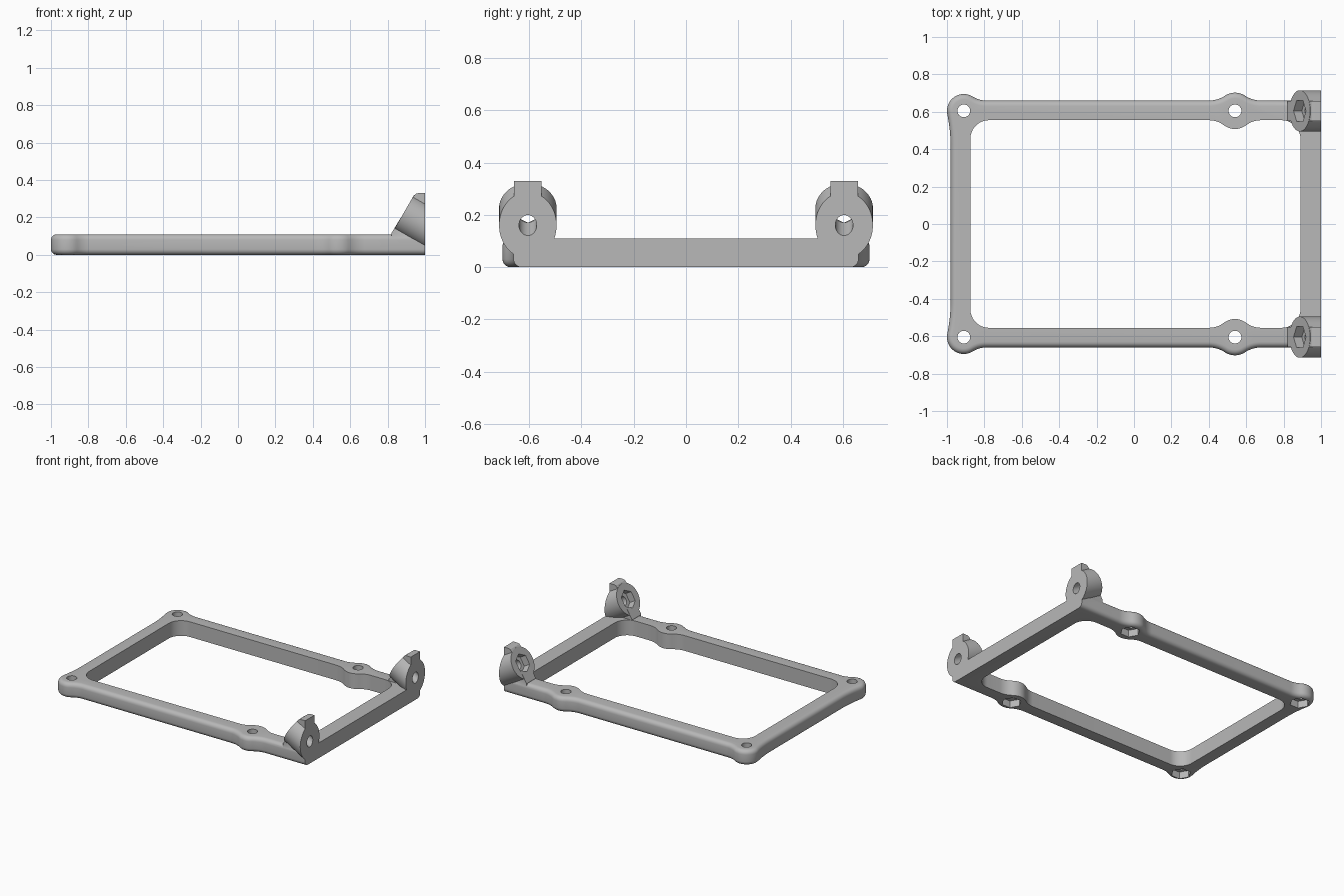
import bpy, bmesh
from math import sin, cos, radians, degrees, sqrt, atan2, pi
from mathutils import Matrix, Vector

if "Cube" in bpy.data.objects:
    bpy.data.objects.remove(bpy.data.objects["Cube"], do_unlink=True)

THICK = 0.11                  # frame height
HOLE_Y = 0.605                # screw line
CORNER_X, MID_X = -0.91, 0.54
TILT = radians(30)            # slope of the lug axis

grey = bpy.data.materials.new("plain_grey")
grey.use_nodes = True
grey.diffuse_color = (0.48, 0.48, 0.48, 1)
grey.node_tree.nodes["Principled BSDF"].inputs["Base Color"].default_value = grey.diffuse_color


def arc(cx, cy, r, a0, a1, n=12):
    angles = [radians(a0 + (a1 - a0) * i / n) for i in range(n + 1)]
    return [(cx + r * cos(a), cy + r * sin(a)) for a in angles]


def blend(r, h, d):
    """Hollow arc from a line at height h to a circle of radius r; also the meeting angle."""
    f = (d * d - r * r + h * h) / (2 * (r - h))
    end = degrees(atan2(-(h + f), -d))
    return arc(d, h + f, f, -90, end, 8), end + 180


def bump(cx, cy, r, h, d, side):
    """Rounded boss along a straight edge, running from +x to -x."""
    pts, a = blend(r, h, d)
    pts = pts + arc(0, 0, r, a, 180 - a, 16)[1:-1] + [(-x, y) for x, y in reversed(pts)]
    return [(cx + x, cy + side * y) for x, y in pts]


def mirrored(half):
    return half + [(x, -y) for x, y in reversed(half)]


def make_object(name, bm):
    bmesh.ops.recalc_face_normals(bm, faces=bm.faces)
    mesh = bpy.data.meshes.new(name)
    bm.to_mesh(mesh)
    bm.free()
    mesh.materials.append(grey)
    ob = bpy.data.objects.new(name, mesh)
    bpy.context.scene.collection.objects.link(ob)
    return ob


def prism(name, pts, axis, lo, hi, bevel=0):
    """Extrude a 2D outline along z (outline xy) or y (outline xz)."""
    bm = bmesh.new()
    place = (lambda p, t: (p[0], p[1], t)) if axis == "z" else (lambda p, t: (p[0], t, p[1]))
    face = bm.faces.new([bm.verts.new(place(p, lo)) for p in pts])
    move = Vector(place((0, 0), hi - lo))
    new = bmesh.ops.extrude_face_region(bm, geom=[face], use_keep_orig=True)["geom"]
    bmesh.ops.translate(bm, vec=move, verts=[v for v in new if isinstance(v, bmesh.types.BMVert)])
    if bevel:
        end = max(p[0] for p in pts) - 0.001
        rim = [e for e in bm.edges
               if abs(e.verts[0].co.z - e.verts[1].co.z) < 1e-5
               and min(v.co.x for v in e.verts) < end]
        bmesh.ops.bevel(bm, geom=rim, offset=bevel, segments=5, profile=0.5, affect="EDGES")
    return make_object(name, bm)


def rod(name, r, sides, matrix, lo, hi):
    """Cylinder along local z from lo to hi, first corner on local y."""
    bm = bmesh.new()
    spin = Matrix.Rotation(pi / 2, 4, "Z")
    bmesh.ops.create_cone(bm, cap_ends=True, segments=sides, radius1=r, radius2=r, depth=hi - lo,
                          matrix=matrix @ Matrix.Translation((0, 0, (lo + hi) / 2)) @ spin)
    # corner placement is the same for every even-sided rod
    return make_object(name, bm)


def combine(target, tool, operation):
    mod = target.modifiers.new(operation.lower(), "BOOLEAN")
    mod.object, mod.operation, mod.solver = tool, operation, "EXACT"
    tool.hide_render = True
    bpy.context.view_layer.objects.active = target
    bpy.ops.object.modifier_apply(modifier=mod.name)
    bpy.data.objects.remove(tool, do_unlink=True)


# Outer outline: straight sides with bosses swelling out of them
side_pts, a_side = blend(0.09, 0.055, 0.12)
end_pts, a_end = blend(0.09, 0.07, 0.2)
outer = [(1.05, 0.66)] + bump(MID_X, HOLE_Y, 0.097, 0.055, 0.14, 1)
outer += [(CORNER_X + x, HOLE_Y + y) for x, y in side_pts]
outer += arc(CORNER_X, HOLE_Y, 0.09, a_side, 270 - a_end, 18)[1:-1]
outer += [(CORNER_X - y, HOLE_Y - x) for x, y in reversed(end_pts)]
frame = prism("mounting_frame", mirrored(outer), "z", 0, THICK, bevel=0.03)

# Window in the frame
inner = arc(0.79, 0.455, 0.1, 0, 90)
inner += bump(MID_X, HOLE_Y, 0.097, 0.05, 0.14, -1)
inner += arc(-0.775, 0.455, 0.1, 90, 180)
combine(frame, prism("window_cutter", mirrored(inner), "z", -0.1, 0.3), "DIFFERENCE")

# Tilted lugs with a rib on top
rib = [(0.82, 0.05), (0.82, 0.115), (0.938, 0.312), (0.95, 0.326), (0.963, 0.33),
       (1.05, 0.33), (1.05, 0.05)]
lug_axes = []
for s in (1, -1):
    axis = Matrix.Translation((1, s * HOLE_Y, 0.16)) @ Matrix.Rotation(pi / 2 + TILT, 4, "Y")
    lug_axes.append(axis)
    combine(frame, rod("lug", 0.11, 64, axis, -0.131, 0.12), "UNION")
    combine(frame, prism("rib", rib, "y", s * HOLE_Y - 0.053, s * HOLE_Y + 0.053), "UNION")

# Flat end face
end_box = [(1, -1), (1.5, -1), (1.5, 1), (1, 1)]
combine(frame, prism("end_cutter", end_box, "z", -0.5, 1), "DIFFERENCE")

# Screw holes and nut pockets in the lugs
for axis in lug_axes:
    combine(frame, rod("lug_hole_cutter", 0.034, 32, axis, -0.3, 0.2), "DIFFERENCE")
    combine(frame, rod("lug_nut_cutter", 0.065, 6, axis, -0.3, -0.081), "DIFFERENCE")

# Screw holes and nut pockets in the frame
for x in (CORNER_X, MID_X):
    for s in (1, -1):
        spot = Matrix.Translation((x, s * HOLE_Y, 0))
        combine(frame, rod("hole_cutter", 0.034, 32, spot, -0.1, 0.2), "DIFFERENCE")
        combine(frame, rod("nut_cutter", 0.066, 6, spot, -0.1, 0.05), "DIFFERENCE")

# One material and smooth rounds with crisp edges
frame.data.materials.clear()
frame.data.materials.append(grey)
for poly in frame.data.polygons:
    poly.material_index = 0
bpy.ops.object.select_all(action="DESELECT")
frame.select_set(True)
bpy.context.view_layer.objects.active = frame
bpy.ops.object.shade_smooth_by_angle(angle=radians(30))
